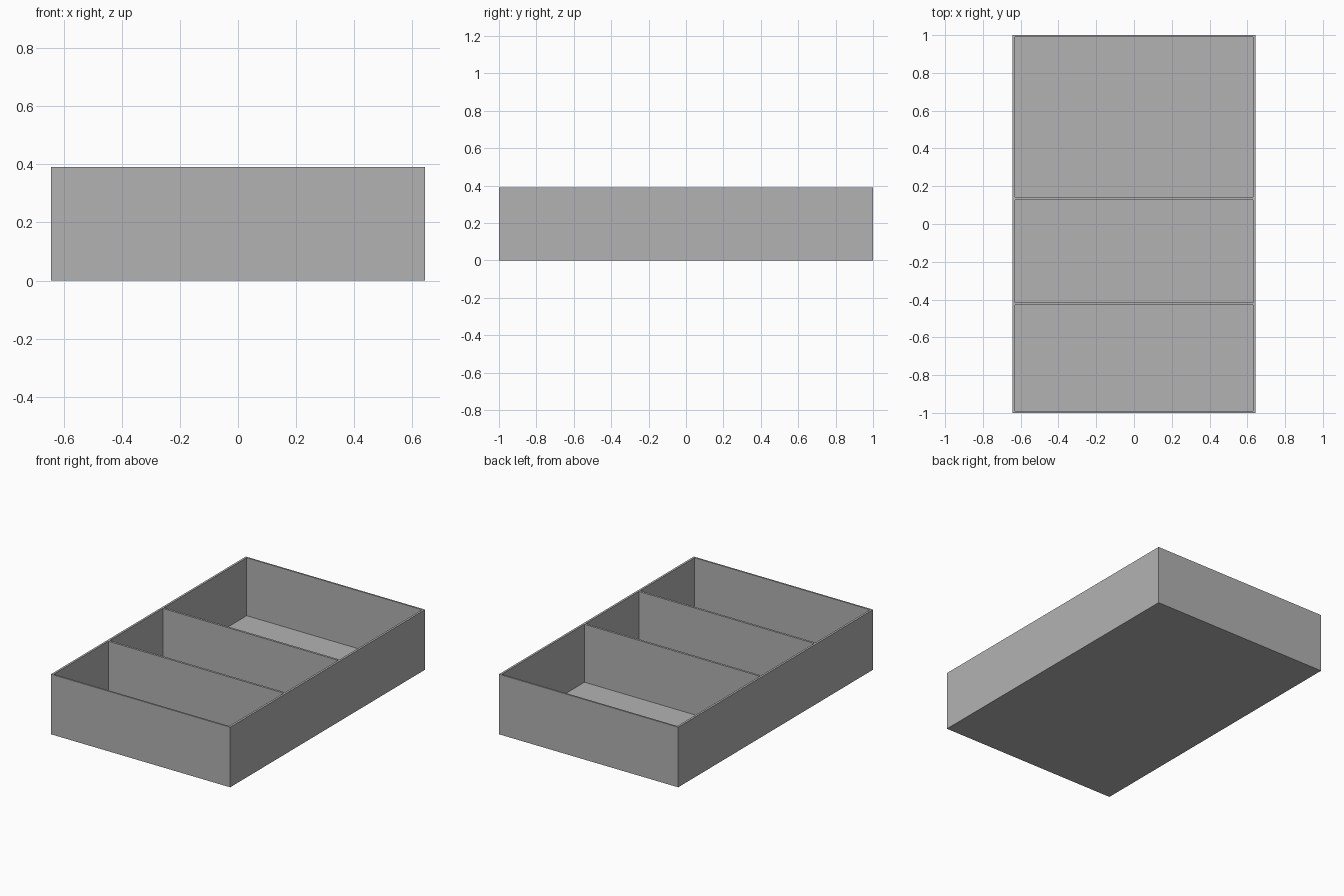
import bpy
import bmesh
from mathutils import Vector

if "Cube" in bpy.data.objects:
    bpy.data.objects.remove(bpy.data.objects["Cube"], do_unlink=True)

WIDTH, LENGTH, HEIGHT = 1.288, 2.0, 0.39
WALL = 0.014
FLOOR = 0.014
DIVIDERS = (-0.423, 0.135)   # centre lines of the two cross walls

# Single flat grey
grey = bpy.data.materials.new("light grey")
grey.use_nodes = True
colour = (0.448, 0.448, 0.448, 1)
grey.diffuse_color = colour
grey.node_tree.nodes["Principled BSDF"].inputs["Base Color"].default_value = colour

# Solid block
bm = bmesh.new()
bmesh.ops.create_cube(bm, size=1)
bmesh.ops.scale(bm, vec=(WIDTH, LENGTH, HEIGHT), verts=bm.verts)
bmesh.ops.translate(bm, vec=(0, 0, HEIGHT / 2), verts=bm.verts)

# Score the top along the inside of every wall
inner_x = WIDTH / 2 - WALL
inner_y = LENGTH / 2 - WALL * 0.8
edges_y = [-inner_y]
for d in DIVIDERS:
    edges_y += [d - WALL / 2, d + WALL / 2]
edges_y.append(inner_y)
cuts = [((x, 0, 0), (1, 0, 0)) for x in (-inner_x, inner_x)]
cuts += [((0, y, 0), (0, 1, 0)) for y in edges_y]
for point, normal in cuts:
    bmesh.ops.bisect_plane(bm, geom=bm.verts[:] + bm.edges[:] + bm.faces[:],
                           plane_co=point, plane_no=normal)

# Sink the three compartments down to the floor
bays = list(zip(edges_y[::2], edges_y[1::2]))


def is_bay(face):
    c = face.calc_center_median()
    return (face.normal.z > 0.9 and abs(c.x) < inner_x
            and any(a < c.y < b for a, b in bays))


bm.normal_update()
for face in [f for f in bm.faces if is_bay(f)]:
    result = bmesh.ops.extrude_discrete_faces(bm, faces=[face])
    bmesh.ops.translate(bm, vec=Vector((0, 0, FLOOR - HEIGHT)),
                        verts=result["faces"][0].verts)
bmesh.ops.recalc_face_normals(bm, faces=bm.faces)

mesh = bpy.data.meshes.new("divided_tray")
bm.to_mesh(mesh)
bm.free()
mesh.materials.append(grey)
tray = bpy.data.objects.new("divided_tray", mesh)
bpy.context.collection.objects.link(tray)
